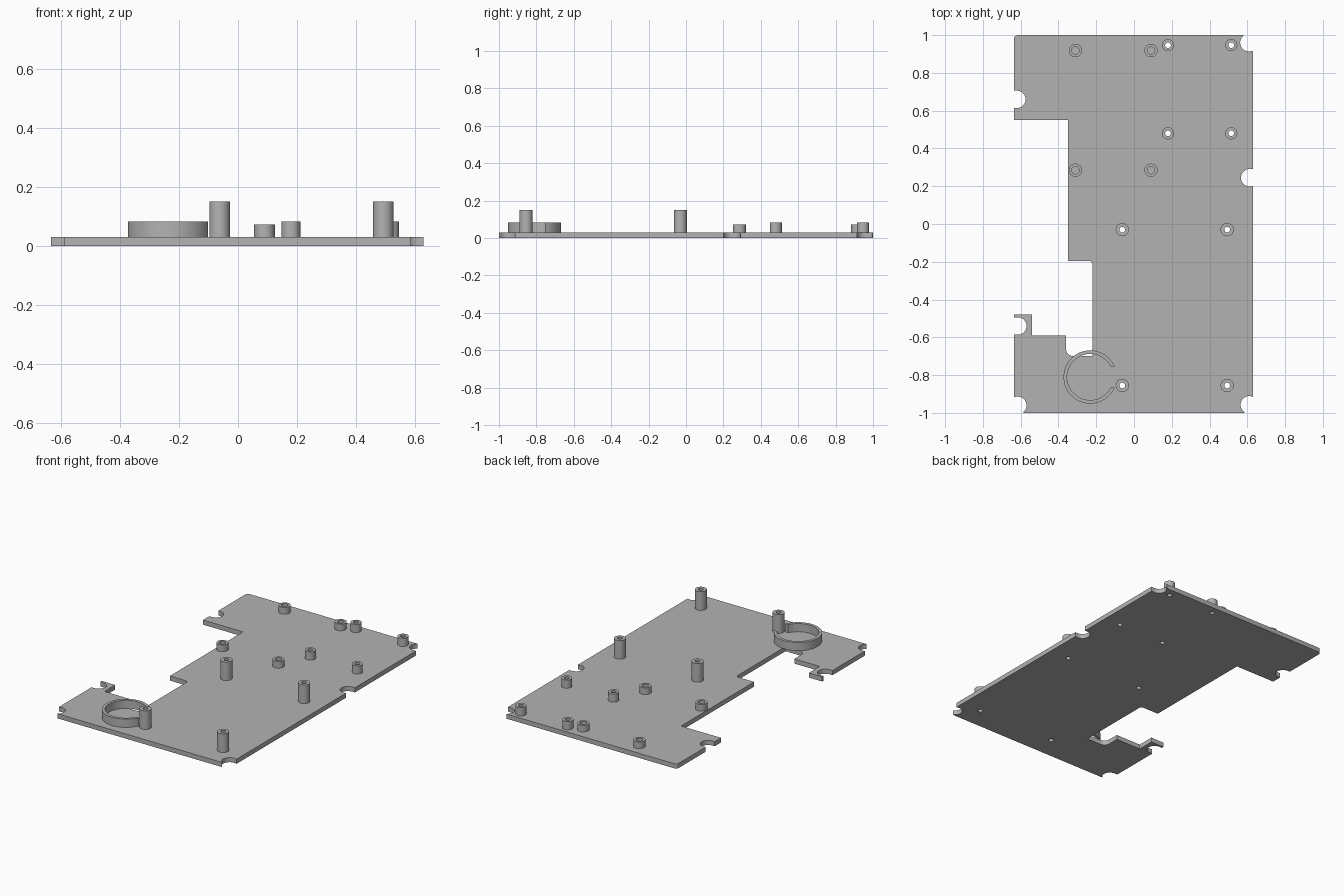
import bpy, bmesh
from math import sin, cos, radians

cube = bpy.data.objects.get("Cube")
if cube:
    bpy.data.objects.remove(cube, do_unlink=True)

grey = bpy.data.materials.new("plain grey")
grey.use_nodes = True
tone = (0.45, 0.45, 0.45, 1)
grey.diffuse_color = tone
grey.node_tree.nodes["Principled BSDF"].inputs["Base Color"].default_value = tone


def arc(x, y, r, start, end, steps=14):
    """Points along an arc, angles in degrees."""
    angles = [radians(start + (end - start) * i / steps) for i in range(steps + 1)]
    return [(x + r * cos(a), y + r * sin(a)) for a in angles]


def circle(x, y, r):
    return arc(x, y, r, 0, 360, 32)[:-1]


def slab(name, loops, bottom, top):
    """Extrude an outline, with any hole loops, from bottom to top."""
    bm = bmesh.new()
    edges = []
    for loop in loops:
        verts = [bm.verts.new((x, y, bottom)) for x, y in loop]
        edges += [bm.edges.new((v, verts[i - 1])) for i, v in enumerate(verts)]
    bmesh.ops.triangle_fill(bm, edges=edges, use_beauty=True, normal=(0, 0, 1))
    raised = bmesh.ops.extrude_face_region(bm, geom=bm.faces[:], use_keep_orig=True)
    for v in raised["geom"]:
        if isinstance(v, bmesh.types.BMVert):
            v.co.z = top
    bmesh.ops.recalc_face_normals(bm, faces=bm.faces[:])
    mesh = bpy.data.meshes.new(name)
    bm.to_mesh(mesh)
    bm.free()
    mesh.materials.append(grey)
    obj = bpy.data.objects.new(name, mesh)
    bpy.context.collection.objects.link(obj)
    bpy.ops.object.select_all(action='DESELECT')
    obj.select_set(True)
    bpy.context.view_layer.objects.active = obj
    bpy.ops.object.shade_smooth_by_angle(angle=radians(35))
    return obj


THICK = 0.03
BORE = 0.015
NOTCH = 0.046
L, R = -0.635, 0.63

# Standoff positions
low_blind = [(x, y) for x in (-0.31, 0.09) for y in (0.285, 0.918)]
low_open = [(x, y) for x in (0.18, 0.515) for y in (0.48, 0.947)]
tall_open = [(x, y) for x in (-0.062, 0.493) for y in (-0.03, -0.855)]

# Plate outline, counterclockwise from the front left notch
outline = (
    [(-0.58, -1), (0.585, -1)]
    + arc(0.61, -0.957, NOTCH, 235, 65)            # front right notch
    + [(R, -0.91), (R, 0.2)]
    + arc(0.612, 0.245, NOTCH, 270, 90)            # right side notch
    + [(R, 0.291), (R, 0.914)]
    + arc(0.608, 0.96, NOTCH, 285, 125)            # back right notch
    + [(0.58, 1)]
    + arc(L + 0.02, 0.98, 0.02, 90, 180, 5)        # rounded back left corner
    + [(L, 0.706)]
    + arc(-0.62, 0.66, NOTCH, 90, -90)             # left side notch
    + [(L, 0.614), (L, 0.55), (-0.35, 0.55), (-0.35, -0.195)]
    + arc(-0.24, -0.215, 0.02, 90, 0, 5)           # side cutout
    + [(-0.22, -0.7)]
    + arc(-0.32, -0.66, 0.04, 270, 180, 6)
    + [(-0.36, -0.59), (-0.54, -0.59), (-0.54, -0.48), (L, -0.48), (L, -0.494)]
    + arc(-0.615, -0.54, NOTCH, 90, -90)           # hook notch
    + [(L, -0.586), (L, -0.915)]
    + arc(-0.615, -0.96, NOTCH, 90, -55)           # front left notch
)
bores = [circle(x, y, BORE) for x, y in low_open + tall_open]
slab("base_plate", [outline] + bores, 0, THICK)

# Tubular standoffs
for group, spots, radius, hole, height in (
        ("low_blind_standoff", low_blind, 0.035, 0.02, 0.073),
        ("low_open_standoff", low_open, 0.032, BORE, 0.083),
        ("tall_open_standoff", tall_open, 0.035, BORE, 0.15)):
    for i, (x, y) in enumerate(spots, 1):
        slab(f"{group}_{i}", [circle(x, y, radius), circle(x, y, hole)], THICK, height)

# Open retaining ring with its gap beside the post
cx, cy = -0.232, -0.81
slab("retaining_ring",
     [arc(cx, cy, 0.141, 23, 337, 56) + arc(cx, cy, 0.122, 333, 27, 56)],
     THICK, 0.083)
